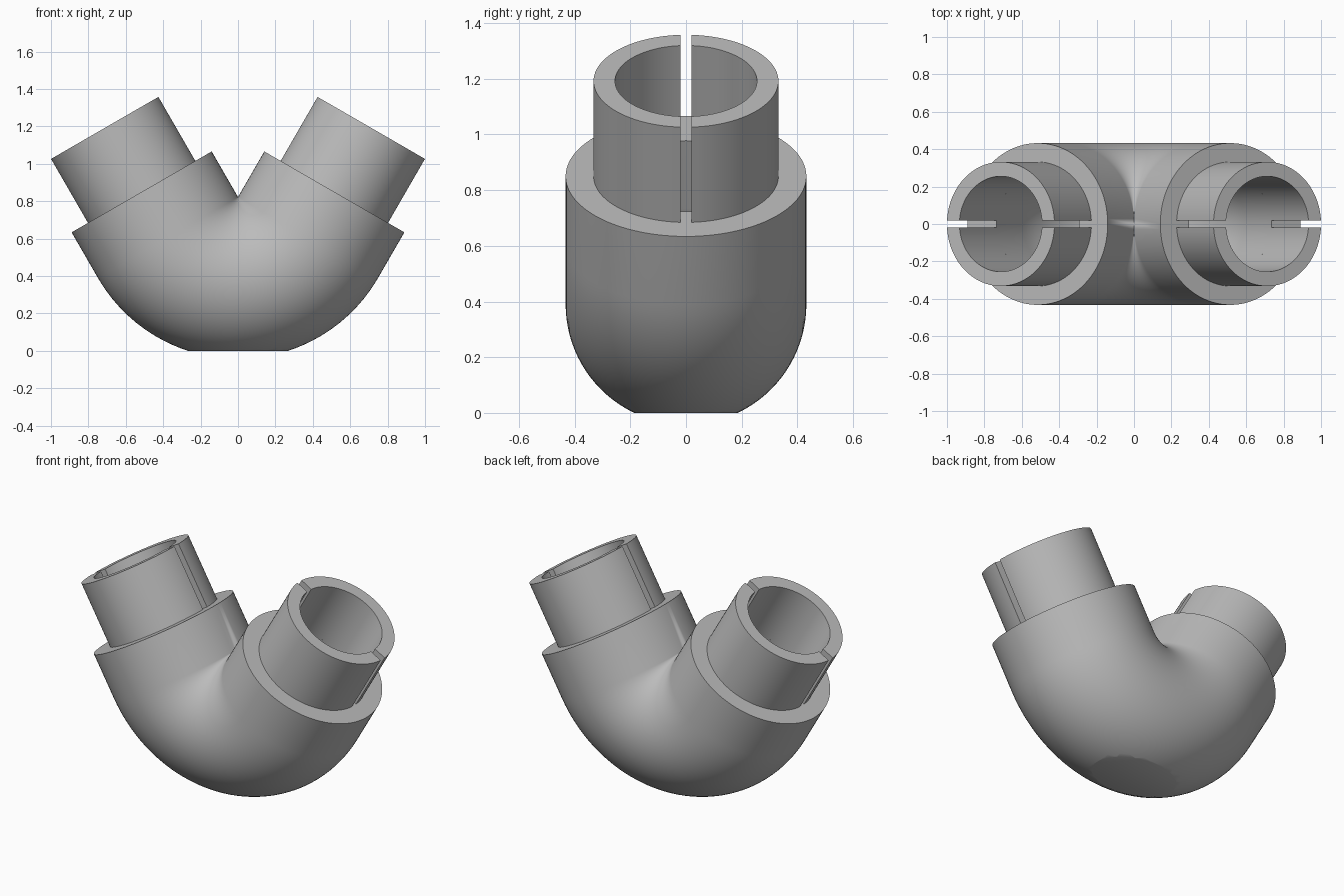
import bpy
import bmesh
from math import sin, cos, asin, pi, radians
from mathutils import Vector

BODY_R = 0.4325      # outer radius of the elbow, also its bend radius
BORE_R = 0.255
SPIGOT_R = 0.332
BEND_Z = 0.823       # height of the bend centre
STRAIGHT = 0.281     # straight run after the bend
SPIGOT_LEN = 0.395
SLOT = 0.02          # half width of the slots
HALF_BEND = radians(60)
SIDES = 96
STEPS = 40
Y = Vector((0, 1, 0))

old = bpy.data.objects.get("Cube")
if old:
    bpy.data.objects.remove(old, do_unlink=True)

grey = bpy.data.materials.new("plain grey")
grey.use_nodes = True
grey.diffuse_color = (0.5, 0.5, 0.5, 1)
grey.node_tree.nodes["Principled BSDF"].inputs["Base Color"].default_value = (0.5, 0.5, 0.5, 1)


def frame(t):
    """Centre, outward normal and tangent of the bend at angle t."""
    n = Vector((sin(t), 0, -cos(t)))
    return Vector((0, 0, BEND_Z)) + n * BODY_R, n, Vector((cos(t), 0, sin(t)))


def finish(bm, name):
    bmesh.ops.recalc_face_normals(bm, faces=bm.faces[:])
    mesh = bpy.data.meshes.new(name)
    bm.to_mesh(mesh)
    bm.free()
    mesh.materials.append(grey)
    obj = bpy.data.objects.new(name, mesh)
    bpy.context.collection.objects.link(obj)
    bpy.ops.object.select_all(action='DESELECT')
    obj.select_set(True)
    bpy.context.view_layer.objects.active = obj
    bpy.ops.object.shade_smooth_by_angle(angle=radians(30))
    return obj


def skin(bm, rings, closed):
    """Bridge successive rings of vertices with quads."""
    for a, b in zip(rings, rings[1:]):
        count = len(a)
        for i in range(count if closed else count - 1):
            j = (i + 1) % count
            bm.faces.new((a[i], a[j], b[j], b[i]))


# Hollow elbow: outer skin one way, bore back the other way
def build_elbow():
    stations = []
    for i in range(STEPS + 1):
        c, n, d = frame(HALF_BEND * (2 * i / STEPS - 1))
        if i == 0:
            stations.append((c - d * STRAIGHT, n))
        stations.append((c, n))
        if i == STEPS:
            stations.append((c + d * STRAIGHT, n))
    bm = bmesh.new()
    rings = []
    for radius, path in ((BODY_R, stations), (BORE_R, stations[::-1])):
        for c, n in path:
            angles = [2 * pi * k / SIDES for k in range(SIDES)]
            rings.append([bm.verts.new(c + radius * (cos(a) * n + sin(a) * Y)) for a in angles])
    skin(bm, rings + rings[:1], True)
    bmesh.ops.remove_doubles(bm, verts=bm.verts[:], dist=0.0001)
    # Flat foot under the bend
    cut = bmesh.ops.bisect_plane(bm, geom=bm.verts[:] + bm.edges[:] + bm.faces[:], dist=0.00001,
                                 plane_co=(0, 0, 0), plane_no=(0, 0, 1), clear_inner=True)
    rim = [e for e in cut["geom_cut"] if isinstance(e, bmesh.types.BMEdge)]
    bmesh.ops.contextual_create(bm, geom=rim)
    return finish(bm, "elbow_body")


# Slotted spigot: two half shells with parallel slot sides
def build_spigot(side, name):
    c, n, d = frame(side * HALF_BEND)
    d = d * side
    base = c + d * STRAIGHT
    bm = bmesh.new()
    for half in (1, -1):
        rings = []
        for radius, height in ((SPIGOT_R, 0), (SPIGOT_R, SPIGOT_LEN), (BORE_R, SPIGOT_LEN), (BORE_R, 0)):
            start = asin(SLOT / radius)
            ring = []
            for k in range(SIDES // 2 + 1):
                a = start + (pi - 2 * start) * k / (SIDES // 2)
                ring.append(bm.verts.new(base + d * height + radius * (cos(a) * n + half * sin(a) * Y)))
            rings.append(ring)
        skin(bm, rings, False)
        for end in (0, -1):
            bm.faces.new([r[end] for r in rings])
    return finish(bm, name)


build_elbow()
build_spigot(1, "spigot_left")
build_spigot(-1, "spigot_right")
